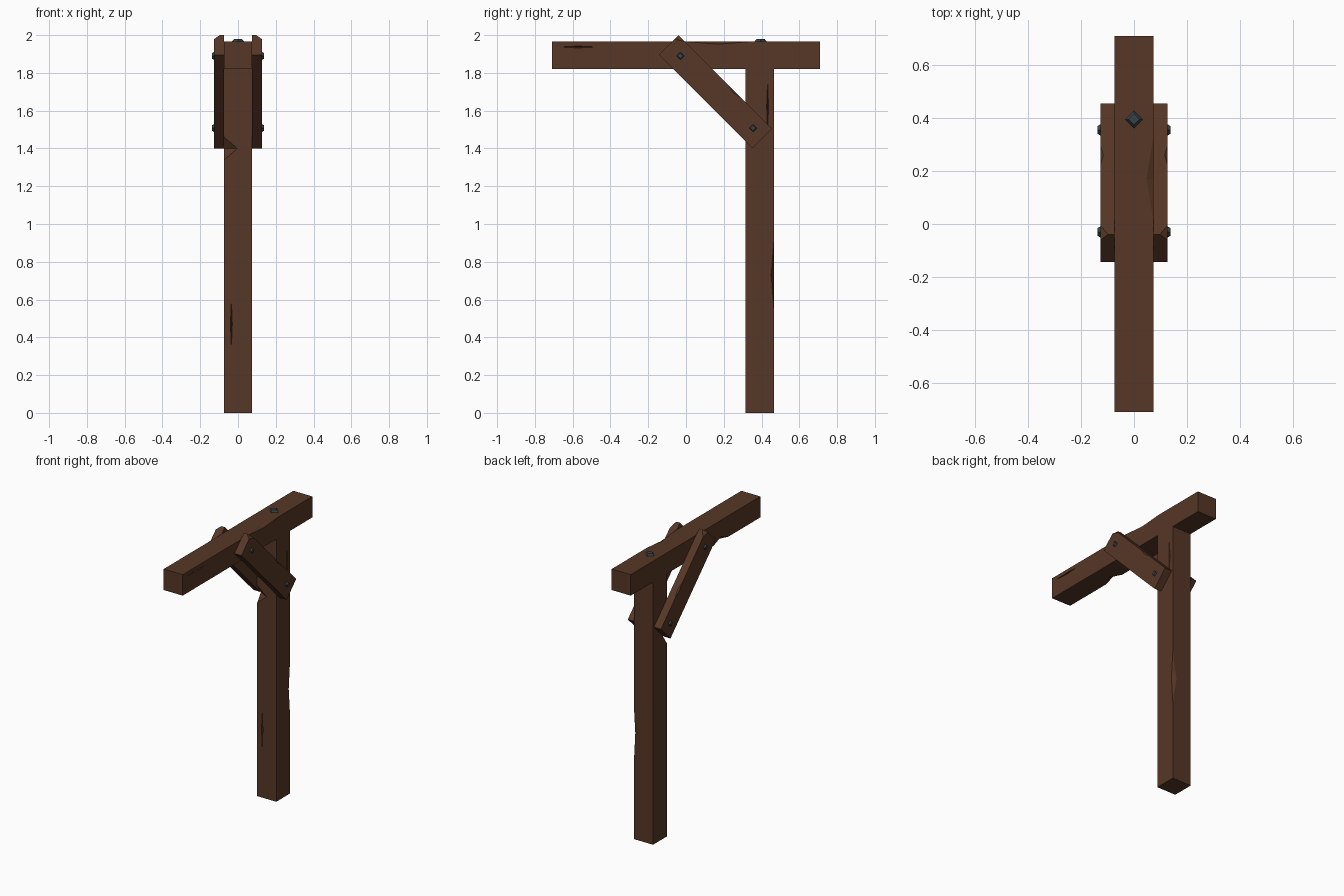
import bpy, bmesh, math
from mathutils import Matrix, Vector

if "Cube" in bpy.data.objects:
    bpy.data.objects.remove(bpy.data.objects["Cube"])


def material(name, rgb):
    m = bpy.data.materials.new(name)
    m.diffuse_color = (*rgb, 1)
    m.use_nodes = True
    m.node_tree.nodes["Principled BSDF"].inputs["Base Color"].default_value = m.diffuse_color
    return m


WOOD = material("dark_wood", (0.094, 0.038, 0.019))
IRON = material("iron", (0.040, 0.056, 0.060))
TILT = math.radians(-45)


def finish(name, bm, mat):
    bmesh.ops.recalc_face_normals(bm, faces=bm.faces)
    me = bpy.data.meshes.new(name)
    bm.to_mesh(me)
    bm.free()
    me.materials.append(mat)
    ob = bpy.data.objects.new(name, me)
    bpy.context.collection.objects.link(ob)
    return ob


def timber(name, center, size, tilt=0, chips=()):
    """Squared timber with pointed chips and cracks cut out of it.
    Each chip is (center, radii, tilt)."""
    bm = bmesh.new()
    mat = Matrix.Translation(center) @ Matrix.Rotation(tilt, 4, 'X') @ Matrix.Diagonal((*size, 1))
    bmesh.ops.create_cube(bm, size=1, matrix=mat)
    ob = finish(name, bm, WOOD)
    if not chips:
        return ob
    cut = bmesh.new()
    for c, r, t in chips:
        rot = Matrix.Rotation(t, 3, 'X')
        vs = []
        for axis in range(3):
            for s in (-1, 1):
                d = Vector((0, 0, 0))
                d[axis] = s * r[axis]
                vs.append(cut.verts.new(Vector(c) + rot @ d))
        bmesh.ops.convex_hull(cut, input=vs)
    cutter = finish(name + "_cutter", cut, WOOD)
    cutter.hide_render = True
    mod = ob.modifiers.new("chips", 'BOOLEAN')
    mod.operation, mod.solver, mod.object = 'DIFFERENCE', 'EXACT', cutter
    # bake the cuts and drop the cutter
    dg = bpy.context.evaluated_depsgraph_get()
    me = bpy.data.meshes.new_from_object(ob.evaluated_get(dg))
    ob.modifiers.clear()
    ob.data = me
    bpy.data.objects.remove(cutter)
    return ob


def bolt(name, pos, direction, radius):
    bm = bmesh.new()
    rot = Vector((0, 0, 1)).rotation_difference(Vector(direction)).to_matrix().to_4x4()
    bmesh.ops.create_cone(bm, cap_ends=True, segments=4, radius1=radius,
                          radius2=radius * 0.65, depth=0.014,
                          matrix=Matrix.Translation(pos) @ rot)
    finish(name, bm, IRON)


# upright post
timber("post", (0, 0.39, 0.91), (0.146, 0.15, 1.82), chips=[
    ((-0.073, 0.315, 1.40), (0.07, 0.04, 0.06), 0),       # front left edge
    ((0.073, 0.465, 0.73), (0.03, 0.014, 0.18), 0),       # back right edge
    ((-0.035, 0.315, 0.47), (0.005, 0.015, 0.125), 0),    # front crack
    ((0.073, 0.432, 1.62), (0.015, 0.005, 0.14), 0),      # side crack
])

# crossbeam
timber("crossbeam", (0, 0, 1.8925), (0.146, 1.42, 0.145), chips=[
    ((0.073, 0.17, 1.965), (0.026, 0.16, 0.013), 0),      # upper right edge
    ((-0.073, -0.28, 1.82), (0.04, 0.08, 0.03), 0),       # lower left edge
    ((0.073, -0.57, 1.937), (0.015, 0.10, 0.005), 0),     # side crack
])

# paired diagonal braces with their bolts
for side, s in (("right", 1), ("left", -1)):
    timber(side + "_brace", (s * 0.1, 0.156, 1.70), (0.054, 0.70, 0.147), TILT, chips=[
        ((s * 0.127, -0.04, 2.0), (0.03, 0.05, 0.03), TILT),
        ((s * 0.127, 0.26, 1.701), (0.012, 0.06, 0.01), TILT),
    ])
    for level, y, z in (("upper", -0.03, 1.89), ("lower", 0.355, 1.508)):
        bolt(f"{side}_{level}_bolt", (s * 0.130, y, z), (s, 0, 0), 0.023)

# bolt through the beam into the post
bolt("top_bolt", (0, 0.395, 1.972), (0, 0, 1), 0.033)
